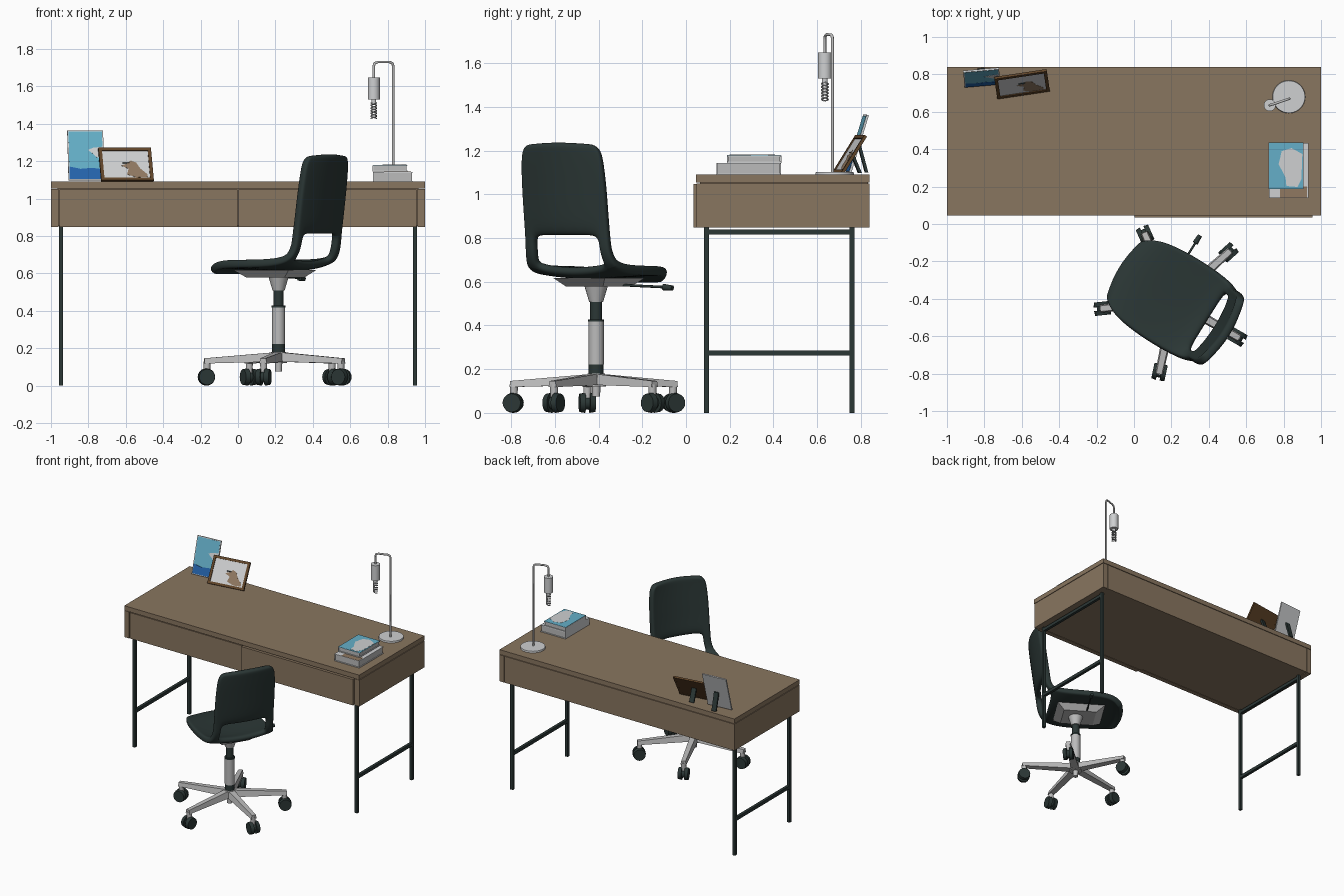
import bpy, bmesh, math
from mathutils import Matrix, Vector

if "Cube" in bpy.data.objects:
    bpy.data.objects.remove(bpy.data.objects["Cube"])


def material(name, r, g, b):
    m = bpy.data.materials.new(name)
    m.diffuse_color = (r, g, b, 1)
    m.use_nodes = True
    m.node_tree.nodes["Principled BSDF"].inputs["Base Color"].default_value = m.diffuse_color
    return m


WOOD = material("desk wood", 0.25, 0.18, 0.115)
DARK = material("dark green grey", 0.024, 0.038, 0.036)
METAL = material("light metal", 0.50, 0.50, 0.50)
PALE = material("pale grey", 0.62, 0.63, 0.64)
SKY = material("sky blue", 0.13, 0.43, 0.58)
SEA = material("deep blue", 0.018, 0.13, 0.42)
BROWN = material("frame brown", 0.12, 0.06, 0.022)
TAN = material("photo tan", 0.28, 0.19, 0.12)
I = Matrix()


def finish(name, bm, mat, M=I, smooth=False):
    bmesh.ops.recalc_face_normals(bm, faces=bm.faces[:])
    me = bpy.data.meshes.new(name)
    bm.to_mesh(me)
    bm.free()
    me.materials.append(mat)
    if smooth:
        for p in me.polygons:
            p.use_smooth = True
        me.set_sharp_from_angle(angle=math.radians(35))
    o = bpy.data.objects.new(name, me)
    o.matrix_world = M
    bpy.context.collection.objects.link(o)
    return o


def loft(name, a, b, mat, M=I):
    """Solid between two matching rings of points."""
    bm = bmesh.new()
    va, vb = [bm.verts.new(p) for p in a], [bm.verts.new(p) for p in b]
    n = len(va)
    bm.faces.new(va)
    bm.faces.new(vb[::-1])
    for i in range(n):
        j = (i + 1) % n
        bm.faces.new((va[i], va[j], vb[j], vb[i]))
    return finish(name, bm, mat, M)


def box(name, lo, hi, mat, M=I):
    ring = [(lo[0], lo[1]), (hi[0], lo[1]), (hi[0], hi[1]), (lo[0], hi[1])]
    return loft(name, [(*p, lo[2]) for p in ring], [(*p, hi[2]) for p in ring], mat, M)


def cyl(name, p, q, r1, r2, mat, M=I, seg=24):
    p, q = Vector(p), Vector(q)
    bm = bmesh.new()
    R = Matrix.Translation((p + q) / 2) @ (q - p).to_track_quat('Z', 'Y').to_matrix().to_4x4()
    bmesh.ops.create_cone(bm, cap_ends=True, segments=seg, radius1=r1, radius2=r2,
                          depth=(q - p).length, matrix=R)
    return finish(name, bm, mat, M, True)


def tube(name, pts, r, mat):
    cu = bpy.data.curves.new(name, 'CURVE')
    cu.dimensions = '3D'
    cu.bevel_depth = r
    cu.bevel_resolution = 2
    cu.use_fill_caps = True
    s = cu.splines.new('POLY')
    s.points.add(len(pts) - 1)
    for k, p in enumerate(pts):
        s.points[k].co = (*p, 1)
    cu.materials.append(mat)
    tmp = bpy.data.objects.new(name + "_path", cu)
    bpy.context.collection.objects.link(tmp)
    bpy.context.view_layer.update()
    me = bpy.data.meshes.new_from_object(tmp.evaluated_get(bpy.context.evaluated_depsgraph_get()))
    bpy.data.objects.remove(tmp)
    o = bpy.data.objects.new(name, me)
    bpy.context.collection.objects.link(o)


# ---- desk ----
box("desk_top", (-1, 0.045, 1.054), (1, 0.84, 1.09), WOOD)
box("desk_core", (-0.965, 0.065, 0.852), (0.965, 0.832, 1.056), WOOD)
box("desk_back", (-0.957, 0.82, 0.847), (0.957, 0.84, 1.05), WOOD)
for s, side in ((-1, "left"), (1, "right")):
    x0, x1 = sorted((s * 0.96, s * 1.0))
    box(side + "_panel", (x0, 0.048, 0.847), (x1, 0.84, 1.05), WOOD)
    x0, x1 = sorted((s * 0.004, s * 0.955))
    front = 0.034 if s > 0 else 0.048
    box(side + "_drawer", (x0, front, 0.849), (x1, front + 0.035, 1.048), WOOD)
    x0, x1 = s * 0.946 - 0.011, s * 0.946 + 0.011
    for y, end in ((0.094, "front"), (0.76, "back")):
        box(f"{side}_{end}_leg", (x0, y - 0.011, 0), (x1, y + 0.011, 0.848), DARK)
    for z, lvl in ((0.262, "lower"), (0.815, "upper")):
        box(f"{side}_{lvl}_rail", (x0, 0.1, z), (x1, 0.755, z + 0.024), DARK)

# ---- lamp ----
cyl("lamp_base", (0.828, 0.68, 1.09), (0.828, 0.68, 1.102), 0.088, 0.086, PALE, seg=40)
tube("lamp_rod", [(0.83, 0.67, 1.1), (0.83, 0.67, 1.71), (0.825, 0.668, 1.724), (0.81, 0.663, 1.73),
                  (0.748, 0.642, 1.73), (0.731, 0.637, 1.724), (0.726, 0.635, 1.71),
                  (0.726, 0.635, 1.64)], 0.007, METAL)
cyl("lamp_shade", (0.726, 0.635, 1.53), (0.726, 0.635, 1.648), 0.032, 0.032, PALE)
cyl("bulb_socket", (0.726, 0.635, 1.508), (0.726, 0.635, 1.535), 0.013, 0.013, PALE)
for k in range(2):
    tube(f"bulb_spiral_{k}", [(0.726 + 0.015 * math.cos(t * 0.4 + k * math.pi),
                              0.635 + 0.015 * math.sin(t * 0.4 + k * math.pi),
                              1.512 - 0.0018 * t) for t in range(48)], 0.0035, PALE)

# ---- books ----
def book(name, lo, hi):
    t = 0.005
    box(name + "_back_cover", lo, (hi[0], hi[1], lo[2] + t), PALE)
    box(name + "_front_cover", (lo[0], lo[1], hi[2] - t), hi, PALE)
    box(name + "_spine", lo, (lo[0] + t, hi[1], hi[2]), PALE)
    box(name + "_pages", (lo[0] + t, lo[1] + t, lo[2] + t), (hi[0] - t, hi[1] - t, hi[2] - t), METAL)


def flat(name, pts, z, t, mat):
    loft(name, [(*p, z) for p in pts], [(*p, z + t) for p in pts], mat)


book("lower_book", (0.722, 0.14, 1.09), (0.934, 0.434, 1.143))
box("lower_book_print", (0.78, 0.143, 1.143), (0.925, 0.2, 1.144), TAN)
book("upper_book", (0.72, 0.187, 1.144), (0.905, 0.436, 1.178))
box("cover_print", (0.721, 0.188, 1.178), (0.904, 0.435, 1.18), SKY)
flat("cover_shape", [(.79, .39), (.842, .406), (.9, .374), (.895, .24), (.874, .198),
                     (.815, .203), (.81, .25), (.773, .32)], 1.18, 0.001, PALE)

# ---- picture frames: local x = width, z = slanted height, front faces -y ----
def lean(pos, yaw, tilt):
    base = Matrix.Translation(pos) @ Matrix.Rotation(math.radians(yaw), 4, 'Z')
    return base, base @ Matrix.Rotation(math.radians(-tilt), 4, 'X')


def decal(name, pts, y, mat, M):
    loft(name, [(x, y, z) for x, z in pts], [(x, y + 0.001, z) for x, z in pts], mat, M)


def stand(name, base, y0, z0, y1):
    a, b, w, t = (y0, z0), (y1, 0.0), 0.018, 0.014
    ring = lambda p: [(-w, p[0] - t, p[1]), (w, p[0] - t, p[1]), (w, p[0], p[1]), (-w, p[0], p[1])]
    loft(name, ring(a), ring(b), DARK, base)


base, M = lean((-0.59, 0.688, 1.098), 8.5, 32)
for k, (lo, hi) in enumerate((((-.142, 0), (.142, .018)), ((-.142, .187), (.142, .205)),
                              ((-.142, .018), (-.124, .187)), ((.124, .018), (.142, .187)))):
    box(f"wood_frame_bar_{k}", (lo[0], 0, lo[1]), (hi[0], 0.014, hi[1]), BROWN, M)
box("wood_frame_back", (-.13, .008, .01), (.13, .0135, .195), BROWN, M)
box("wood_frame_photo", (-.124, .006, .018), (.124, .008, .187), PALE, M)
decal("photo_shape", [(-.027, .096), (.0, .105), (.027, .127), (.055, .115), (.075, .077),
                      (.112, .04), (.11, .025), (.053, .021), (0, .04), (.012, .075)], .0045, TAN, M)
stand("wood_frame_stand", base, 0.075, 0.095, 0.115)

base, M = lean((-0.81, 0.738, 1.099), 5, 17)
box("picture_panel", (-.096, 0, 0), (.096, 0.01, .277), PALE, M)
box("picture_sky", (-.09, -.001, .006), (.09, 0, .27), SKY, M)
decal("picture_sea", [(-.09, .006), (.09, .006), (.09, .06), (.03, .068), (-.03, .062), (-.09, .075)],
      -.002, SEA, M)
decal("picture_cloud", [(.012, .168), (.04, .18), (.09, .186), (.09, .125), (.06, .125), (.04, .145)],
      -.002, PALE, M)
stand("picture_stand", base, 0.06, 0.13, 0.095)

# ---- chair: local +x is forward ----
C = Matrix.Translation((0.217, -0.411, 0))
CH = C @ Matrix.Rotation(math.radians(148), 4, 'Z')
# shell rows: forward, height, half width, side shift forward, side shift up
rows = [(.342, .602, .165, -.03, 0), (.315, .63, .205, -.03, 0), (.22, .645, .24, 0, .005),
        (.08, .64, .257, 0, .012), (-.06, .635, .257, 0, .02), (-.15, .635, .25, 0, .03),
        (-.205, .65, .24, 0, .035), (-.235, .70, .23, .01, .02), (-.255, .76, .225, .02, 0),
        (-.268, .81, .223, .03, 0), (-.285, .9, .222, .035, 0), (-.30, 1.02, .222, .035, 0),
        (-.315, 1.13, .217, .035, 0), (-.324, 1.205, .207, .035, 0), (-.328, 1.238, .17, .03, -.01)]
cols = (-1, -.9, -.76, -.4, 0, .4, .76, .9, 1)
bm = bmesh.new()
grid = [[bm.verts.new((u + du * s * s, w * s, z + dz * s * s)) for s in cols]
        for u, z, w, du, dz in rows]
for i in range(len(rows) - 1):
    for j in range(len(cols) - 1):
        if 6 <= i < 9 and 2 <= j < 6:      # opening between seat and back
            continue
        bm.faces.new((grid[i][j], grid[i][j + 1], grid[i + 1][j + 1], grid[i + 1][j]))
shell = finish("seat_shell", bm, DARK, CH, True)
m = shell.modifiers.new("thickness", 'SOLIDIFY')
m.thickness, m.offset = 0.045, 0
m = shell.modifiers.new("rounding", 'SUBSURF')
m.levels = m.render_levels = 2

# mechanism, lever and gas column
plate = lambda a, b, w, z: [(a, -w, z), (b, -w, z), (b, w, z), (a, w, z)]
loft("seat_plate", plate(-.10, .14, .10, .578), plate(-.15, .20, .14, .618), METAL, CH)
cyl("lever_rod", (.07, -.09, .585), (.07, -.33, .575), .006, .006, DARK, CH, 12)
cyl("lever_grip", (.07, -.32, .575), (.07, -.368, .571), .015, .012, DARK, CH, 12)
for name, z0, z1, r0, r1, mat in (("hub", .075, .125, .018, .02, METAL), ("hub_top", .12, .18, .045, .04, METAL),
                                  ("column_collar", .17, .225, .034, .034, DARK),
                                  ("column_sleeve", .222, .42, .035, .035, METAL),
                                  ("column_ring", .418, .428, .037, .037, DARK),
                                  ("gas_piston", .42, .515, .027, .027, DARK),
                                  ("column_mount", .508, .585, .032, .055, METAL)):
    cyl(name, (0, 0, z0), (0, 0, z1), r0, r1, mat, C)

# star base with castors
for k in range(5):
    A = C @ Matrix.Rotation(math.radians(42 + 72 * k), 4, 'Z')
    end = lambda r, w, z0, z1: [(r, -w, z0), (r, w, z0), (r, w * .7, z1), (r, -w * .7, z1)]
    loft(f"base_arm_{k}", end(.02, .03, .128, .178), end(.40, .021, .118, .146), METAL, A)
    cyl(f"castor_stem_{k}", (.385, 0, .05), (.385, 0, .13), .017, .019, METAL, A, 16)
    cyl(f"castor_axle_{k}", (.388, -.02, .046), (.388, .02, .046), .03, .03, DARK, A, 16)
    for s in (-1, 1):
        cyl(f"castor_wheel_{k}_{'left' if s > 0 else 'right'}", (.388, s * .01, .046),
            (.388, s * .036, .046), .046, .042, DARK, A, 20)
